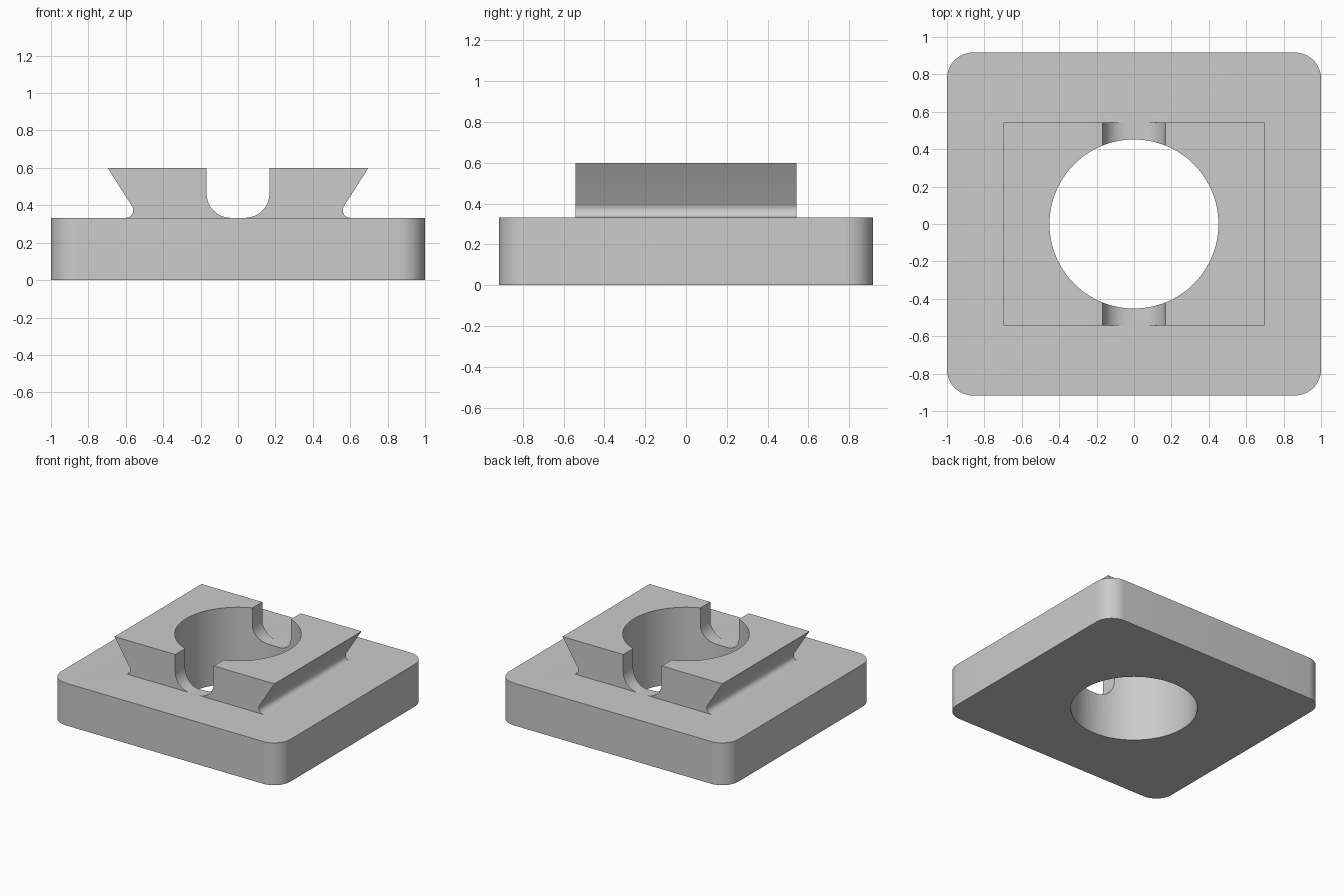
import bpy
import bmesh
from math import cos, sin, radians
from mathutils import Vector

if "Cube" in bpy.data.objects:
    bpy.data.objects.remove(bpy.data.objects["Cube"], do_unlink=True)

grey = bpy.data.materials.new("light_grey")
grey.use_nodes = True
grey.diffuse_color = (0.6, 0.6, 0.6, 1)
grey.node_tree.nodes["Principled BSDF"].inputs["Base Color"].default_value = (0.6, 0.6, 0.6, 1)

HALF_X, HALF_Y, BASE_TOP, TOP = 1.0, 0.917, 0.333, 0.6
CORNER, HOLE = 0.14, 0.452
RAIL_Y, RAIL_TOP_X, SLOT_X = 0.542, 0.697, 0.168
EMBED = 0.1


def arc(cx, cy, r, start, end, steps):
    angles = [radians(start + (end - start) * i / steps) for i in range(steps + 1)]
    return [(cx + r * cos(a), cy + r * sin(a)) for a in angles]


def extrude(name, points, direction):
    """Closed prism from 3D profile points."""
    bm = bmesh.new()
    face = bm.faces.new([bm.verts.new(p) for p in points])
    result = bmesh.ops.extrude_face_region(bm, geom=[face])
    verts = [v for v in result["geom"] if isinstance(v, bmesh.types.BMVert)]
    bmesh.ops.translate(bm, verts=verts, vec=Vector(direction))
    bmesh.ops.recalc_face_normals(bm, faces=bm.faces)
    mesh = bpy.data.meshes.new(name)
    bm.to_mesh(mesh)
    bm.free()
    mesh.materials.append(grey)
    obj = bpy.data.objects.new(name, mesh)
    bpy.context.collection.objects.link(obj)
    return obj


def combine(target, tool, operation):
    mod = target.modifiers.new(operation.lower(), "BOOLEAN")
    mod.object, mod.operation, mod.solver = tool, operation, "EXACT"
    bpy.context.view_layer.objects.active = target
    bpy.ops.object.modifier_apply(modifier=mod.name)
    bpy.data.objects.remove(tool, do_unlink=True)


# Base plate with rounded vertical corners
outline = []
for i, (sx, sy) in enumerate([(1, 1), (-1, 1), (-1, -1), (1, -1)]):
    outline += arc(sx * (HALF_X - CORNER), sy * (HALF_Y - CORNER), CORNER, 90 * i, 90 * i + 90, 12)
plate = extrude("dovetail_plate", [(x, y, 0) for x, y in outline], (0, 0, BASE_TOP))

# Dovetail rails: undercut outer flank, U-shaped slot between them
r_out, r_in = 0.04, 0.13
profile = [(SLOT_X, TOP), (RAIL_TOP_X, TOP)]
profile += arc(0.6, BASE_TOP + r_out, r_out, 148, 270, 10)
profile += [(0.6, BASE_TOP - EMBED), (SLOT_X - r_in, BASE_TOP - EMBED)]
profile += arc(SLOT_X - r_in, BASE_TOP + r_in, r_in, -90, 0, 12)
for side, name in ((1, "left_rail"), (-1, "right_rail")):
    rail = extrude(name, [(side * x, -RAIL_Y, z) for x, z in profile], (0, 2 * RAIL_Y, 0))
    combine(plate, rail, "UNION")

# Round through hole
circle = arc(0, 0, HOLE, 0, 360, 72)[:-1]
cutter = extrude("hole_cutter", [(x, y, -0.2) for x, y in circle], (0, 0, 1.2))
cutter.hide_render = True
combine(plate, cutter, "DIFFERENCE")

# Smooth the rounded surfaces and keep the edges sharp
bpy.ops.object.select_all(action="DESELECT")
plate.select_set(True)
bpy.context.view_layer.objects.active = plate
bpy.ops.object.shade_smooth_by_angle(angle=radians(25))
